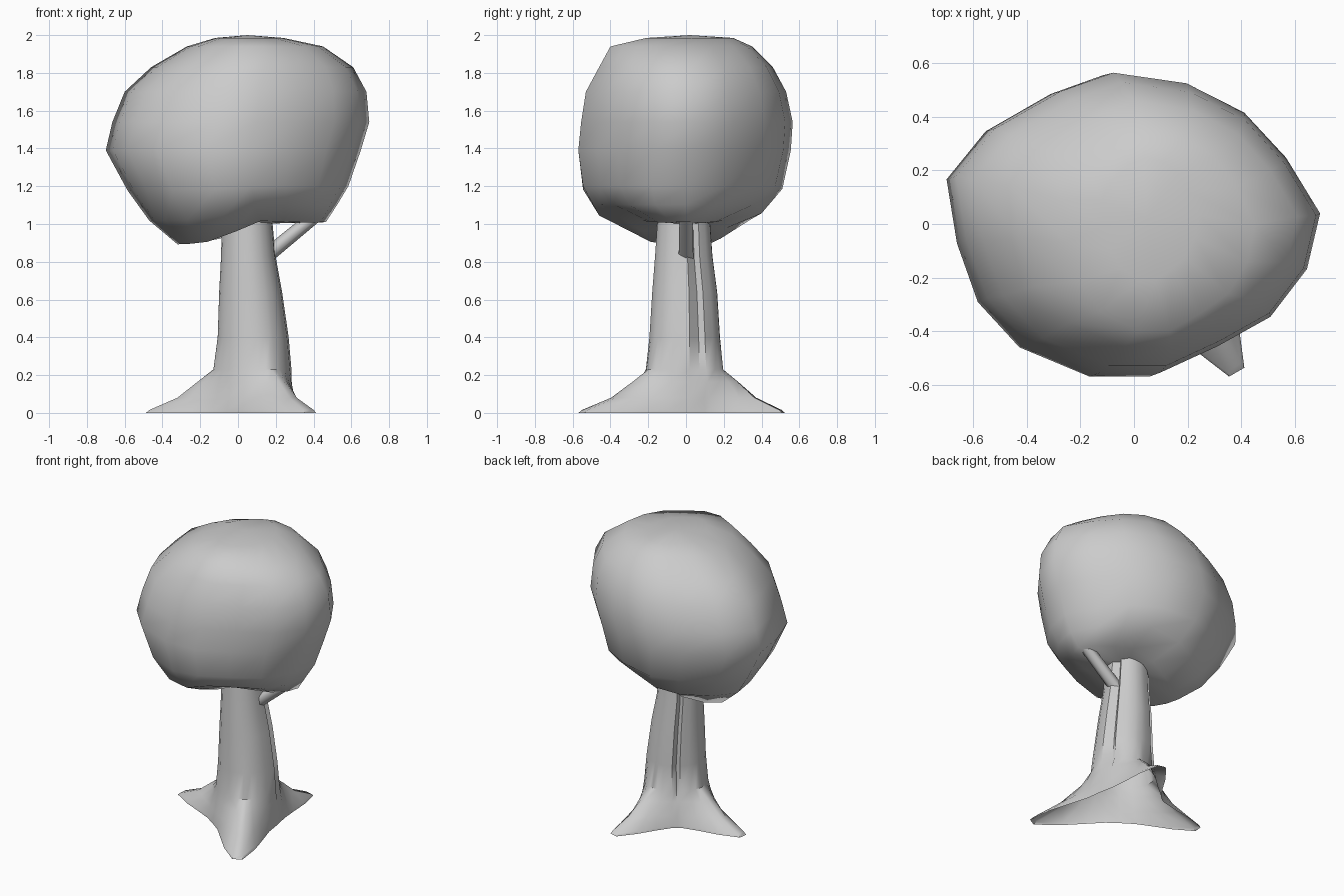
import bpy, math
from math import sin, cos, exp, radians, tanh

if "Cube" in bpy.data.objects:
    bpy.data.objects.remove(bpy.data.objects["Cube"])


def make_mesh(name, rings, top=None, bottom=None, angle=None):
    """Loft closed rings from bottom to top, with optional fan caps."""
    n = len(rings[0])
    verts = [p for r in rings for p in r]
    faces = []
    for k in range(len(rings) - 1):
        for i in range(n):
            j = (i + 1) % n
            faces.append((k*n + i, k*n + j, (k+1)*n + j, (k+1)*n + i))
    if bottom:
        verts.append(bottom)
        faces += [((i+1) % n, i, len(verts) - 1) for i in range(n)]
    if top:
        b = (len(rings) - 1) * n
        verts.append(top)
        faces += [(b + i, b + (i+1) % n, len(verts) - 1) for i in range(n)]
    me = bpy.data.meshes.new(name)
    me.from_pydata(verts, [], faces)
    ob = bpy.data.objects.new(name, me)
    bpy.context.collection.objects.link(ob)
    bpy.ops.object.select_all(action='DESELECT')
    ob.select_set(True)
    bpy.context.view_layer.objects.active = ob
    if angle:
        bpy.ops.object.shade_smooth_by_angle(angle=radians(angle))
    else:
        bpy.ops.object.shade_smooth()
    return ob


# canopy: plan outline scaled to the extents of each level
plan = [(.69, .04), (.56, .25), (.40, .42), (.18, .53), (-.10, .57), (-.30, .50),
        (-.55, .36), (-.70, .18), (-.66, -.06), (-.58, -.28), (-.42, -.45),
        (-.15, -.56), (.08, -.56), (.30, -.46), (.50, -.35), (.64, -.17)]
# z, x min, x max, y min, y max, lower tilt weight
levels = [(.95, -.32, .465, -.23, .21, 1), (1.06, -.47, .525, -.46, .40, .7),
          (1.19, -.585, .585, -.545, .51, .2), (1.39, -.70, .65, -.57, .555, 0),
          (1.54, -.665, .695, -.555, .565, 0), (1.70, -.60, .68, -.53, .53, 0),
          (1.83, -.46, .61, -.46, .46, 0), (1.94, -.27, .45, -.40, .35, 0),
          (1.985, -.12, .24, -.21, .25, 0)]
rings = []
for z, x0, x1, y0, y1, w in levels:
    ring = []
    for px, py in plan:
        u, v = (px + .70) / 1.39, (py + .56) / 1.13
        x, y = x0 + (x1 - x0) * u, y0 + (y1 - y0) * v
        lift = .06 * tanh(6 * x) + .03 * exp(-((x - .1) / .13) ** 2)
        ring.append((x, y, z + w * lift))
    rings.append(ring)
make_mesh("canopy", rings, top=(.05, .02, 2.0), bottom=(.05, 0, 1.0))

# trunk with three roots (azimuth, reach) and two bark grooves
roots = [(-60, .63), (76, .545), (173, .56)]
grooves = [28, 125]
angles = sorted([a + d for a, _ in roots for d in (-41, -23, -12, -3, 3, 12, 23, 41)]
                + grooves + [8, 236])
# z, x min, x max, y min, y max, root spread
trunk = [(0, -.15, .29, -.23, .21, 1), (.015, -.15, .29, -.23, .21, .95),
         (.08, -.14, .29, -.225, .205, .53), (.165, -.13, .285, -.215, .20, .24),
         (.23, -.12, .285, -.21, .19, .03), (.40, -.108, .27, -.195, .18, 0),
         (.64, -.10, .235, -.18, .165, 0), (.83, -.09, .20, -.165, .14, 0),
         (1.05, -.085, .18, -.15, .125, 0)]
rings = []
for z, x0, x1, y0, y1, f in trunk:
    cx, cy, rx, ry = (x0+x1)/2, (y0+y1)/2, (x1-x0)/2, (y1-y0)/2
    ring = []
    for a in angles:
        t = radians(a)
        r = 1 / math.hypot(cos(t) / rx, sin(t) / ry)
        if a in grooves and z > .2:
            r -= .03
        for az, reach in roots:
            d = abs((a - az + 180) % 360 - 180)
            r += max(0, reach - r) * f * exp(-(d / 19) ** 1.25) * 1.1
        ring.append((cx + r * cos(t), cy + r * sin(t), z))
    rings.append(ring)
make_mesh("trunk", rings, angle=40)

# side branch: short strut between trunk and canopy
rings = []
for x, z, w, h in ((.15, .83, .045, .04), (.43, 1.06, .04, .036)):
    rings.append([(x - .6 * h * sin(t), w * cos(t), z + .8 * h * sin(t))
                  for t in (radians(30 + 60 * i) for i in range(6))])
make_mesh("branch", rings, angle=65)
